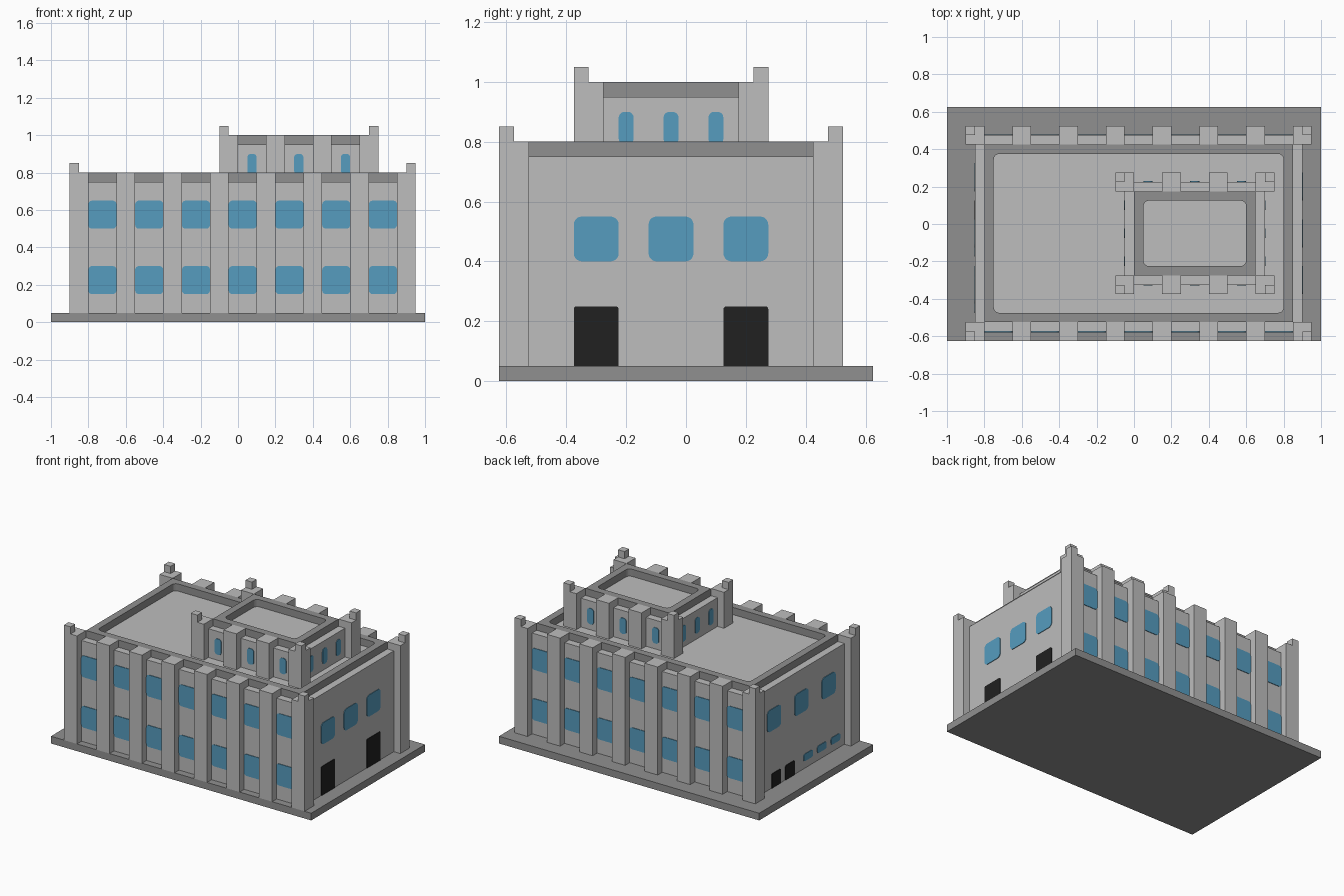
import bpy, bmesh, math
from mathutils import Vector

cube = bpy.data.objects.get("Cube")
if cube:
    bpy.data.objects.remove(cube, do_unlink=True)


def material(name, r, g, b):
    m = bpy.data.materials.new(name)
    m.use_nodes = True
    m.diffuse_color = (r, g, b, 1)
    bsdf = next(n for n in m.node_tree.nodes if n.type == 'BSDF_PRINCIPLED')
    bsdf.inputs["Base Color"].default_value = (r, g, b, 1)
    return m


STONE = material("light grey stone", 0.51, 0.51, 0.51)
TRIM = material("dark grey trim", 0.28, 0.28, 0.28)
GLASS = material("blue glass", 0.093, 0.333, 0.52)
DOOR = material("black door", 0.015, 0.015, 0.015)


def finish(bm, name, mat):
    bmesh.ops.recalc_face_normals(bm, faces=bm.faces)
    mesh = bpy.data.meshes.new(name)
    bm.to_mesh(mesh)
    bm.free()
    mesh.materials.append(mat)
    obj = bpy.data.objects.new(name, mesh)
    bpy.context.collection.objects.link(obj)
    return obj


def box(name, x, y, z, mat):
    """Box from (low, high) pairs on each axis."""
    bm = bmesh.new()
    bmesh.ops.create_cube(bm, size=1)
    for v in bm.verts:
        v.co = [lo + (hi - lo) * (c + 0.5) for c, (lo, hi) in zip(v.co, (x, y, z))]
    return finish(bm, name, mat)


def rounded(u, v, r_low, r_high, steps=5):
    """Counter-clockwise rounded rectangle; each point comes with its sharp corner."""
    points = []
    for i, (su, sv) in enumerate(((1, 1), (-1, 1), (-1, -1), (1, -1))):
        r = r_high if sv > 0 else r_low
        cu, cv = u[su > 0], v[sv > 0]
        for k in range(steps + 1):
            a = math.pi / 2 * (i + k / steps)
            points.append(((cu - su * r + r * math.cos(a), cv - sv * r + r * math.sin(a)), (su, sv)))
    return points


def panel(name, wall, plane, u, z, mat, r_low=0.02, r_high=0.02):
    """Thin rounded plate on a wall; wall is '-y', '+y', '-x' or '+x'."""
    sign = 1 if wall[0] == '+' else -1
    bm = bmesh.new()
    verts = []
    for (a, b), _ in rounded(u, z, r_low, r_high):
        co = (plane, a, b) if wall[1] == 'x' else (a, plane, b)
        verts.append(bm.verts.new(co))
    bmesh.ops.remove_doubles(bm, verts=verts, dist=1e-5)
    face = bm.faces.new([v for v in verts if v.is_valid])
    out = bmesh.ops.extrude_face_region(bm, geom=[face])["geom"]
    axis = Vector((1, 0, 0)) if wall[1] == 'x' else Vector((0, 1, 0))
    bmesh.ops.translate(bm, vec=axis * sign * 0.004,
                        verts=[g for g in out if isinstance(g, bmesh.types.BMVert)])
    return finish(bm, name, mat)


def parapet(name, x, y, z, width=0.05):
    """Square-cornered ring with a rounded inner opening."""
    bm = bmesh.new()
    inner = rounded((x[0] + width, x[1] - width), (y[0] + width, y[1] - width), 0.03, 0.03)
    rows = []
    for (a, b), (su, sv) in inner:
        c, d = x[su > 0], y[sv > 0]
        rows.append([bm.verts.new(p) for p in
                     ((a, b, z[0]), (a, b, z[1]), (c, d, z[1]), (c, d, z[0]))])
    for p, q in zip(rows, rows[1:] + rows[:1]):
        for k in range(4):
            bm.faces.new((p[k], p[(k + 1) % 4], q[(k + 1) % 4], q[k]))
    bmesh.ops.remove_doubles(bm, verts=bm.verts, dist=1e-5)
    return finish(bm, name, TRIM)


def storey(name, x, y, z, bays, glass_rows, glass_width):
    """Walled block; x, y are the parapet limits, z runs from floor to parapet top."""
    floor, top = z
    wx, wy = (x[0] - 0.05, x[1] + 0.05), (y[0] - 0.05, y[1] + 0.05)
    box(name + "_walls", wx, wy, (floor, top - 0.05), STONE)
    parapet(name + "_parapet", x, y, (top - 0.05, top))
    # Corner columns, each with a small post at the outer corner
    for sx in (0, 1):
        for sy in (0, 1):
            s, t = 2 * sx - 1, 2 * sy - 1
            cx = sorted((x[sx], x[sx] + s * 0.1))
            cy = sorted((y[sy], y[sy] + t * 0.1))
            box(name + "_corner_column", cx, cy, (floor, top), STONE)
            px = sorted((x[sx] + s * 0.05, x[sx] + s * 0.1))
            py = sorted((y[sy] + t * 0.05, y[sy] + t * 0.1))
            box(name + "_corner_post", px, py, (top, top + 0.05), STONE)
    # Pilasters and windows on both long faces
    for wall, edge, t in (('-y', y[0], -1), ('+y', y[1], 1)):
        for i in range(bays):
            left = x[0] + 0.25 * i
            if i < bays - 1:
                box(name + "_pilaster", (left + 0.15, left + 0.25),
                    sorted((edge, edge + t * 0.1)), (floor, top), STONE)
            mid = left + 0.075
            for row in glass_rows:
                panel(name + "_window", wall, edge + t * 0.05,
                      (mid - glass_width / 2, mid + glass_width / 2), row, GLASS)


def side_panels(name, wall, plane, centres, width, z, mat, r_low, r_high):
    for c in centres:
        panel(name, wall, plane, (c - width / 2, c + width / 2), z, mat, r_low, r_high)


# Ground slab
box("base_slab", (-1, 1), (-0.625, 0.625), (0, 0.05), TRIM)

# Main block and rooftop block
storey("main", (-0.8, 0.85), (-0.525, 0.425), (0.05, 0.8), 7, ((0.15, 0.3), (0.5, 0.65)), 0.15)
storey("rooftop", (0, 0.65), (-0.275, 0.175), (0.75, 1.0), 3, ((0.79, 0.9),), 0.05)

# Rooftop end windows
for wall, plane in (('-x', -0.05), ('+x', 0.7)):
    side_panels("rooftop_end_window", wall, plane, (-0.2, -0.05, 0.1), 0.05,
                (0.79, 0.9), GLASS, 0.02, 0.02)

# Left end: three windows and two tall doors
side_panels("left_window", '+x', 0.9, (-0.3, -0.05, 0.2), 0.15, (0.4, 0.55), GLASS, 0.027, 0.027)
side_panels("left_door", '+x', 0.9, (-0.3, 0.2), 0.15, (0.05, 0.25), DOOR, 0, 0.01)

# Right end: three windows, two small doors and three low vents
side_panels("right_window", '-x', -0.85, (-0.35, -0.05, 0.25), 0.15, (0.45, 0.6), GLASS, 0.027, 0.027)
side_panels("right_door", '-x', -0.85, (0.075, 0.225), 0.1, (0.05, 0.15), DOOR, 0, 0.01)
side_panels("right_low_window", '-x', -0.85, (-0.425, -0.275, -0.125), 0.1, (0.1, 0.15), GLASS, 0.015, 0.015)
